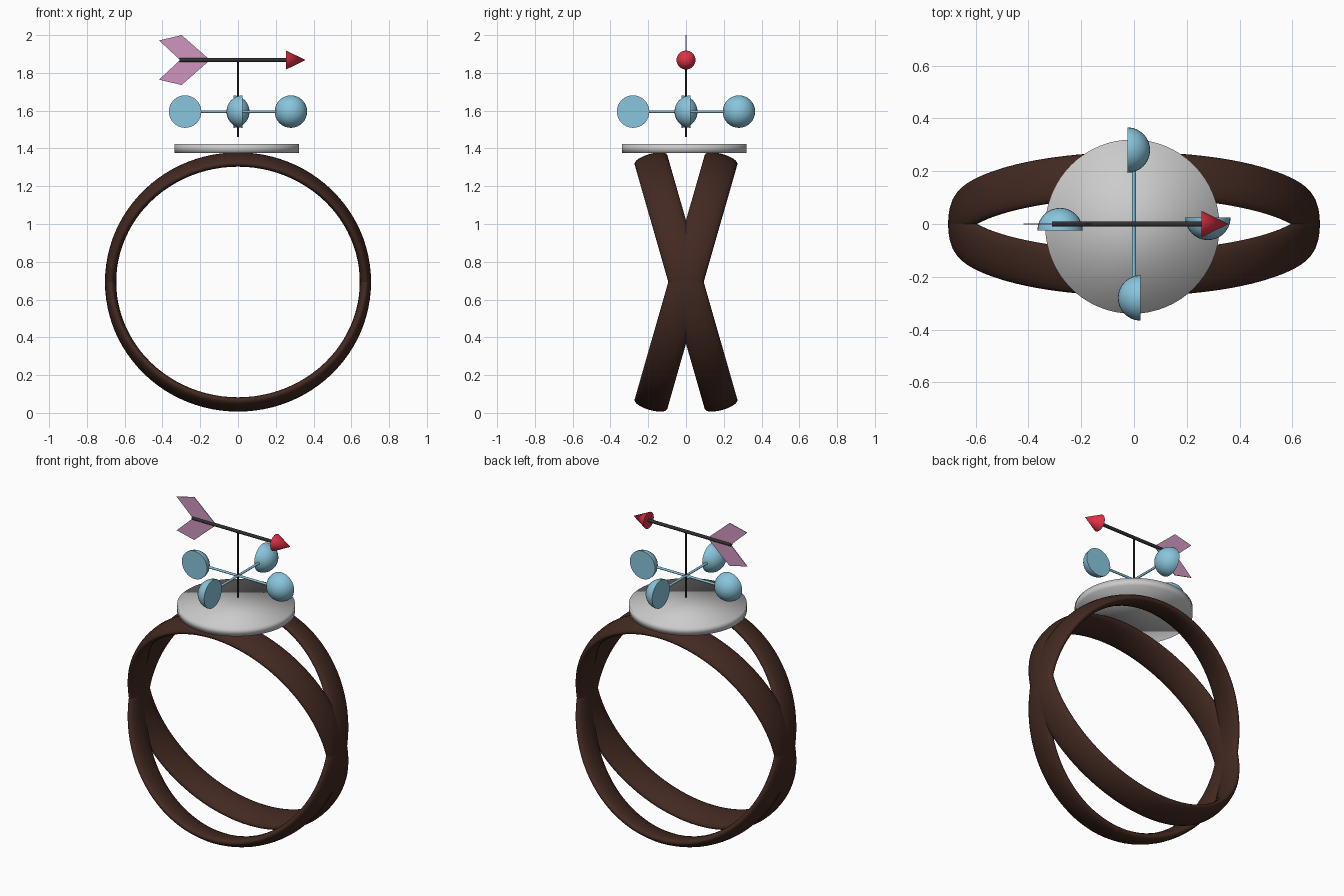
import bpy, bmesh
from math import sin, cos, pi, radians
from mathutils import Matrix, Vector

if "Cube" in bpy.data.objects:
    bpy.data.objects.remove(bpy.data.objects["Cube"])


def material(name, rgb):
    m = bpy.data.materials.new(name)
    m.diffuse_color = (*rgb, 1)
    m.use_nodes = True
    m.node_tree.nodes["Principled BSDF"].inputs["Base Color"].default_value = m.diffuse_color
    return m


BROWN = material("dark_brown", (0.055, 0.022, 0.015))
BLUE = material("light_blue", (0.25, 0.56, 0.72))
PINK = material("pink", (0.62, 0.30, 0.52))
RED = material("red", (0.75, 0.03, 0.06))
DARK = material("charcoal", (0.03, 0.03, 0.03))


def finish(name, bm, mat=None, angle=40):
    bmesh.ops.recalc_face_normals(bm, faces=bm.faces)
    me = bpy.data.meshes.new(name)
    bm.to_mesh(me)
    bm.free()
    ob = bpy.data.objects.new(name, me)
    bpy.context.collection.objects.link(ob)
    if mat:
        me.materials.append(mat)
    bpy.ops.object.select_all(action='DESELECT')
    bpy.context.view_layer.objects.active = ob
    ob.select_set(True)
    if angle >= 180:
        bpy.ops.object.shade_smooth()
    elif angle > 0:
        bpy.ops.object.shade_smooth_by_angle(angle=radians(angle))
    return ob


def rod(name, a, b, r1, r2, mat=None, seg=16, angle=40):
    # Cylinder or cone between two points
    a, b = Vector(a), Vector(b)
    d = b - a
    mx = Matrix.Translation((a + b) / 2) @ d.to_track_quat('Z', 'Y').to_matrix().to_4x4()
    bm = bmesh.new()
    bmesh.ops.create_cone(bm, cap_ends=True, segments=seg, radius1=r1, radius2=r2,
                          depth=d.length, matrix=mx)
    return finish(name, bm, mat, angle)


def band(name, tilt):
    # Ring of oval cross-section, tilted about the x axis
    n, k = 96, 20
    rot = Matrix.Translation((0, 0, 0.693)) @ Matrix.Rotation(tilt, 4, 'X')
    bm = bmesh.new()
    rings = []
    for i in range(n):
        t = 2 * pi * i / n
        ring = []
        for j in range(k):
            s = 2 * pi * j / k
            r = 0.6745 + 0.03 * cos(s)
            ring.append(bm.verts.new(rot @ Vector((r * cos(t), 0.09 * sin(s), r * sin(t)))))
        rings.append(ring)
    for i in range(n):
        p, q = rings[i], rings[(i + 1) % n]
        for j in range(k):
            m = (j + 1) % k
            bm.faces.new((p[j], p[m], q[m], q[j]))
    return finish(name, bm, BROWN, 60)


def cup(name, turn):
    # Half ball with a flat face, dome pointing around the pole
    bm = bmesh.new()
    bmesh.ops.create_uvsphere(bm, u_segments=32, v_segments=16, radius=0.086)
    geom = bm.verts[:] + bm.edges[:] + bm.faces[:]
    bmesh.ops.bisect_plane(bm, geom=geom, plane_co=(0, 0, 0), plane_no=(0, 1, 0),
                           clear_outer=True, dist=1e-5)
    bmesh.ops.holes_fill(bm, edges=[e for e in bm.edges if e.is_boundary], sides=0)
    mx = Matrix.Rotation(turn, 4, 'Z') @ Matrix.Translation((0.28, 0.025, 0))
    bm.transform(Matrix.Translation((0, 0, 1.595)) @ mx)
    return finish(name, bm, BLUE)


# Crossed ring bands
band("ring_band_a", radians(16))
band("ring_band_b", radians(-16))

# Round platform
rod("platform", (-0.006, -0.01, 1.376), (-0.006, -0.01, 1.424), 0.33, 0.33, seg=64, angle=180)

# Spinner pole, arms and cups
rod("pole", (0, 0, 1.46), (0, 0, 1.868), 0.005, 0.005, DARK)
rod("arm_x", (-0.27, 0, 1.595), (0.27, 0, 1.595), 0.007, 0.007, BLUE)
rod("arm_y", (0, -0.27, 1.595), (0, 0.27, 1.595), 0.007, 0.007, BLUE)
for i in range(4):
    cup(f"wind_cup_{i + 1}", i * pi / 2)

# Arrow shaft and head
rod("arrow_shaft", (-0.31, 0, 1.868), (0.26, 0, 1.868), 0.01, 0.01, DARK)
rod("arrow_head", (0.255, 0, 1.868), (0.358, 0, 1.868), 0.05, 0.0, RED, seg=32)

# Tail fins
for side, label in ((1, "upper"), (-1, "lower")):
    bm = bmesh.new()
    pts = [(-0.418, 0.104), (-0.298, 0.132), (-0.148, 0), (-0.307, 0)]
    f = bm.faces.new([bm.verts.new((x, -0.002, 1.868 + side * z)) for x, z in pts])
    out = bmesh.ops.extrude_face_region(bm, geom=[f])
    bmesh.ops.translate(bm, vec=(0, 0.004, 0),
                        verts=[v for v in out["geom"] if isinstance(v, bmesh.types.BMVert)])
    finish(f"{label}_tail_fin", bm, PINK, 0)
